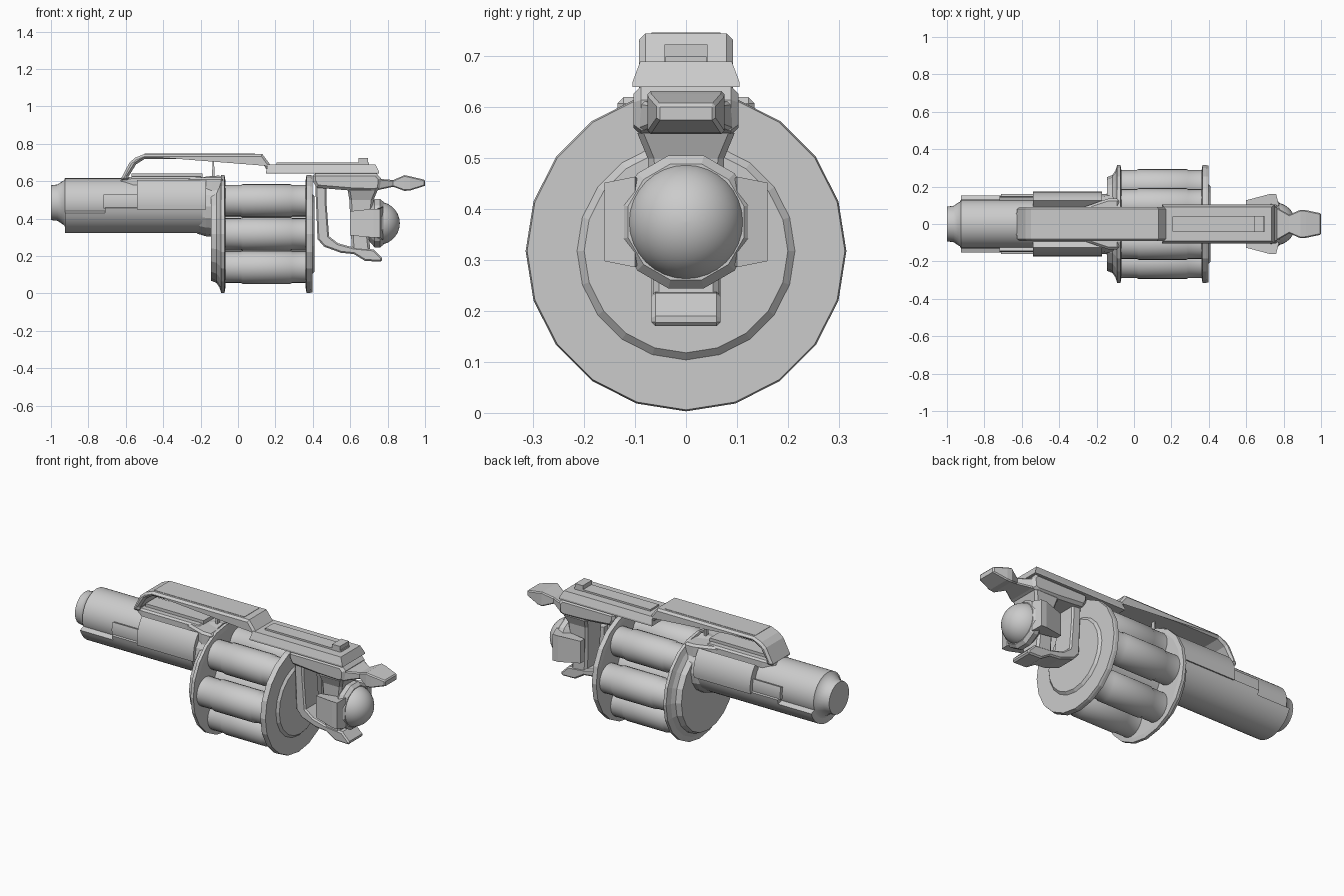
import bpy, bmesh
from math import sin, cos, pi, radians

if "Cube" in bpy.data.objects:
    bpy.data.objects.remove(bpy.data.objects["Cube"])


def finish(bm, name, smooth=None, bevel=0.0):
    bmesh.ops.recalc_face_normals(bm, faces=bm.faces)
    me = bpy.data.meshes.new(name)
    bm.to_mesh(me)
    bm.free()
    ob = bpy.data.objects.new(name, me)
    bpy.context.collection.objects.link(ob)
    if bevel:
        m = ob.modifiers.new("chamfer", 'BEVEL')
        m.width, m.segments = bevel, 1
        m.limit_method, m.angle_limit = 'ANGLE', radians(75)
    if smooth:
        bpy.ops.object.select_all(action='DESELECT')
        bpy.context.view_layer.objects.active = ob
        ob.select_set(True)
        bpy.ops.object.shade_smooth_by_angle(angle=radians(smooth))
    return ob


def loft(name, rings, smooth=None, bevel=0.0):
    """Skin a row of equal-length point rings and cap both ends."""
    bm = bmesh.new()
    vs = [[bm.verts.new(p) for p in r] for r in rings]
    n = len(vs[0])
    for a, b in zip(vs, vs[1:]):
        for i in range(n):
            j = (i + 1) % n
            bm.faces.new((a[i], a[j], b[j], b[i]))
    bm.faces.new(vs[0])
    bm.faces.new(vs[-1])
    return finish(bm, name, smooth, bevel)


def lathe(name, profile, y, z, n=32, smooth=35, start=-pi / 2):
    """Turn (x, radius) points about a line parallel to x."""
    ang = [start + 2 * pi * i / n for i in range(n)]
    return loft(name, [[(x, y + r * cos(a), z + r * sin(a)) for a in ang]
                       for x, r in profile], smooth)


def prism(name, pts, lo, hi, axis='y', bevel=0.0, smooth=None):
    """Extrude a 2D outline along one axis."""
    put = {'x': lambda p, d: (d, p[0], p[1]),
           'y': lambda p, d: (p[0], d, p[1]),
           'z': lambda p, d: (p[0], p[1], d)}[axis]
    return loft(name, [[put(p, d) for p in pts] for d in (lo, hi)], smooth, bevel)


def shell(name, x0, x1, r0, r1, a0, a1, z, n=12):
    """Curved plate around the barrel, angles in degrees."""
    ang = [radians(a0 + (a1 - a0) * i / n) for i in range(n + 1)]
    pts = [(r1 * cos(a), z + r1 * sin(a)) for a in ang]
    pts += [(r0 * cos(a), z + r0 * sin(a)) for a in reversed(ang)]
    return prism(name, pts, x0, x1, 'x', smooth=35)


def rect_loft(name, stations, bevel=0.0):
    """Box sections along x: (x, half width, low z, high z)."""
    return loft(name, [[(x, -w, a), (x, w, a), (x, w, b), (x, -w, b)]
                       for x, w, a, b in stations], bevel=bevel)


# barrel and muzzle
BZ, DZ = 0.485, 0.318
lathe("barrel", [(-1.0, .093), (-.965, .097), (-.93, .12), (-.925, .131), (-.10, .131)], 0, BZ)

# barrel shells
shell("lower_shell_front", -.925, -.71, .12, .163, -160, -20, BZ, 20)
shell("lower_shell_rear", -.71, -.19, .12, .163, -170, -10, BZ, 20)
for side in (1, -1):
    def span(a, b):
        return (a, b) if side == 1 else (180 - b, 180 - a)
    shell("side_step_panel", -.72, -.54, .12, .15, *span(-12, 17), BZ, 6)
    shell("side_panel", -.54, -.17, .12, .173, *span(-12, 44), BZ, 8)

# collar joining barrel to drum, with its flared top
lathe("barrel_collar", [(-.22, .145), (-.17, .16), (-.10, .165)], 0, .465, 16, 0)
rect_loft("collar_top", [(-.38, .06, .5, .61), (-.30, .08, .5, .62),
                         (-.14, .135, .47, .62), (-.08, .135, .45, .62)], .012)

# top plate and sight post under the carry handle
rect_loft("barrel_top_plate", [(-.63, .06, .56, .612), (-.56, .09, .56, .625),
                               (-.19, .09, .56, .625)], .01)
rect_loft("barrel_top_rail", [(-.57, .05, .61, .642), (-.19, .05, .61, .642)])
prism("sight_post", [(-.14, .61), (-.124, .61), (-.129, .725), (-.135, .725)], -.012, .012)

# revolving drum: two 20-sided plates, a core and six chambers
lathe("drum_front_plate", [(-.145, .25), (-.115, .262), (-.10, .285), (-.09, .315),
                           (-.072, .315), (-.068, .29)], 0, DZ, 20, 0)
lathe("drum_rear_plate", [(.362, .29), (.366, .315), (.385, .315), (.397, .312),
                          (.397, .214), (.41, .20)], 0, DZ, 20, 0)
lathe("drum_core", [(-.07, .13), (.37, .13)], 0, DZ, 20)
for k in range(6):
    a = k * pi / 3
    lathe("chamber", [(-.075, .084), (.015, .084), (.025, .089), (.28, .089),
                      (.29, .084), (.37, .084)],
          .205 * cos(a), DZ + .205 * sin(a), 24, 30)

# carry handle, sweeping down to the barrel in front and the rail behind
prism("carry_handle", [(-.63, .605), (-.58, .70), (-.55, .725), (-.50, .745), (.13, .745),
                       (.175, .685), (.175, .64), (.15, .665), (.12, .718),
                       (-.50, .718), (-.545, .69), (-.585, .625), (-.58, .605)],
      -.092, .092, bevel=.012)
rect_loft("handle_top_pad", [(-.50, .068, .74, .747), (.09, .068, .74, .747)])

# rear rail with raised strip and sight
loft("rear_rail", [[(x, -.105, .64), (x, .105, .64), (x, .105, .65), (x + s, .09, .69),
                    (x + s, -.09, .69), (x, -.105, .65)]
                   for x, s in ((.15, 0.01), (.755, -.02))])
rect_loft("rail_strip", [(.205, .04, .68, .70), (.70, .04, .68, .70)])
rect_loft("rear_sight", [(.645, .042, .68, .724), (.695, .042, .68, .724)])

# rear receiver and tail spur
prism("rear_receiver", [(.40, .642), (.74, .642), (.765, .615), (.76, .555), (.73, .545),
                        (.60, .55), (.42, .565), (.40, .60)], -.103, .103, bevel=.015)
rect_loft("tail_spur", [(.74, .095, .55, .615), (.76, .09, .555, .612), (.83, .05, .57, .606),
                        (.89, .076, .548, .632), (.92, .074, .55, .626),
                        (1.0, .057, .575, .607)], .006)

# grip and hand guard with flared foot
loft("grip", [[(.585, -w, z), (f, -w, z), (f, w, z), (.585 + d, w, z)] if d == 0 else
              [(.585 + d, -w, z), (f, -w, z), (f, w, z), (.585 + d, w, z)]
              for z, w, f, d in ((.56, .10, .75, 0), (.50, .075, .725, .01),
                                 (.30, .065, .70, .02), (.21, .065, .71, .025))], bevel=.012)
prism("hand_guard", [(.413, .58), (.425, .29), (.46, .25), (.55, .217), (.62, .21),
                     (.68, .173), (.77, .17), (.77, .19), (.725, .235), (.62, .245),
                     (.535, .268), (.487, .305), (.472, .50), (.472, .58)],
      -.068, .068, bevel=.008)

# dome in its cup, held by two side brackets
lathe("dome_cup", [(.66, .06), (.69, .085), (.73, .133), (.76, .135), (.778, .118)],
      0, .375, 12, 0, start=-pi / 2 + pi / 12)
lathe("dome", [(.75 + .115 * sin(t), max(.115 * cos(t), .001))
               for t in [pi / 2 * i / 12 for i in range(-2, 13)]], 0, .375, 32, 60)
for s in (1, -1):
    loft("side_bracket", [[(.60, s * .09, z), (.60, s * .127, z), (.725, s * .16, z + e),
                           (.76, s * .16, z + e), (.775, s * .10, z + 2 * e), (.70, s * .07, z)]
                          for z, e in ((.31, -.012), (.44, .012))])
rect_loft("bracket_bridge", [(.66, .10, .32, .43), (.72, .10, .32, .43)])
